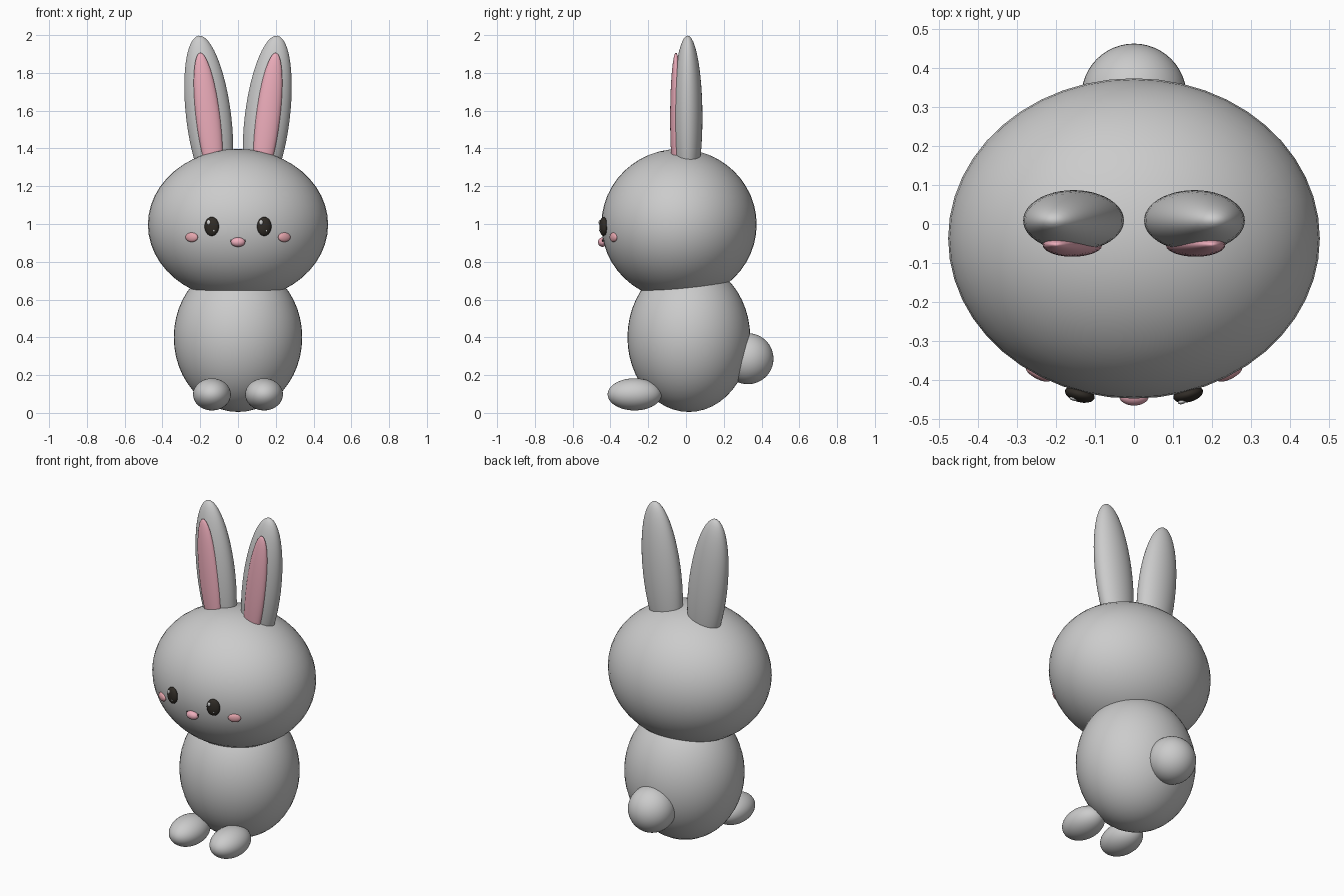
import bpy
from math import radians, sin, cos, pi

if "Cube" in bpy.data.objects:
    bpy.data.objects.remove(bpy.data.objects["Cube"])


def material(name, color):
    m = bpy.data.materials.new(name)
    m.diffuse_color = color
    m.use_nodes = True
    m.node_tree.nodes["Principled BSDF"].inputs["Base Color"].default_value = m.diffuse_color
    return m


pink = material("pink", (0.85, 0.42, 0.50, 1))
rose = material("rose", (0.78, 0.38, 0.42, 1))
dark = material("dark", (0.03, 0.025, 0.02, 1))
white = material("white", (0.95, 0.95, 0.95, 1))


def ball(name, center, radii, rot=(0, 0, 0), mat=None, seg=48):
    """Smooth ellipsoid; rot in degrees."""
    bpy.ops.mesh.primitive_uv_sphere_add(segments=seg, ring_count=seg // 2, radius=1)
    ob = bpy.context.object
    ob.name = name
    ob.data.name = name
    ob.scale = radii
    bpy.ops.object.transform_apply(location=False, rotation=False, scale=True)
    ob.location = center
    ob.rotation_euler = [radians(a) for a in rot]
    bpy.ops.object.shade_smooth()
    if mat:
        ob.data.materials.append(mat)
    return ob


# Torso, head and tail
ball("body", (0, 0.015, 0.4), (0.34, 0.325, 0.395))
ball("head", (0, -0.037, 0.997), (0.477, 0.411, 0.4))
ball("tail", (0, 0.328, 0.287), (0.135, 0.135, 0.135))

for side, s in (("right", 1), ("left", -1)):
    # Ears tilt outward, with a pink inner lobe on the front
    ball("ear_" + side, (s * 0.155, 0.009, 1.565), (0.119, 0.078, 0.435), (0, s * 7, 0))
    ball("inner_ear_" + side, (s * 0.158, -0.053, 1.56), (0.064, 0.031, 0.35),
         (0, s * 7, 0), pink)
    # Feet
    ball("foot_" + side, (s * 0.138, -0.272, 0.098), (0.1, 0.143, 0.085))
    # Eyes and cheeks follow the curve of the face
    ball("eye_" + side, (s * 0.139, -0.437, 0.987), (0.039, 0.02, 0.05),
         (0, 0, s * 15), dark, 32)
    ball("cheek_" + side, (s * 0.245, -0.384, 0.93), (0.036, 0.014, 0.025),
         (0, 0, s * 27), rose, 32)
    # Eye highlights, both toward the same side
    slope = s * 0.27
    ball("eye_glint_" + side, (s * 0.139 - 0.016, -0.452 - 0.016 * slope, 1.008),
         (0.011, 0.006, 0.013), (0, 0, s * 15), white, 16)
    ball("eye_small_glint_" + side, (s * 0.139 + 0.011, -0.453 + 0.011 * slope, 0.965),
         (0.005, 0.004, 0.006), (0, 0, s * 15), white, 16)

# Nose
ball("nose", (0, -0.442, 0.904), (0.038, 0.024, 0.025), mat=pink, seg=32)

# Smile: a thin arc whose ends peek out beside the nose
curve = bpy.data.curves.new("mouth", "CURVE")
curve.dimensions = "3D"
curve.bevel_depth = 0.004
curve.bevel_resolution = 3
curve.use_fill_caps = True
spline = curve.splines.new("POLY")
n = 13
spline.points.add(n - 1)
for i, p in enumerate(spline.points):
    a = pi + pi * i / (n - 1)
    p.co = (0.037 * cos(a), -0.440, 0.917 + 0.034 * sin(a), 1)
mouth = bpy.data.objects.new("mouth", curve)
mouth.data.materials.append(dark)
bpy.context.collection.objects.link(mouth)
